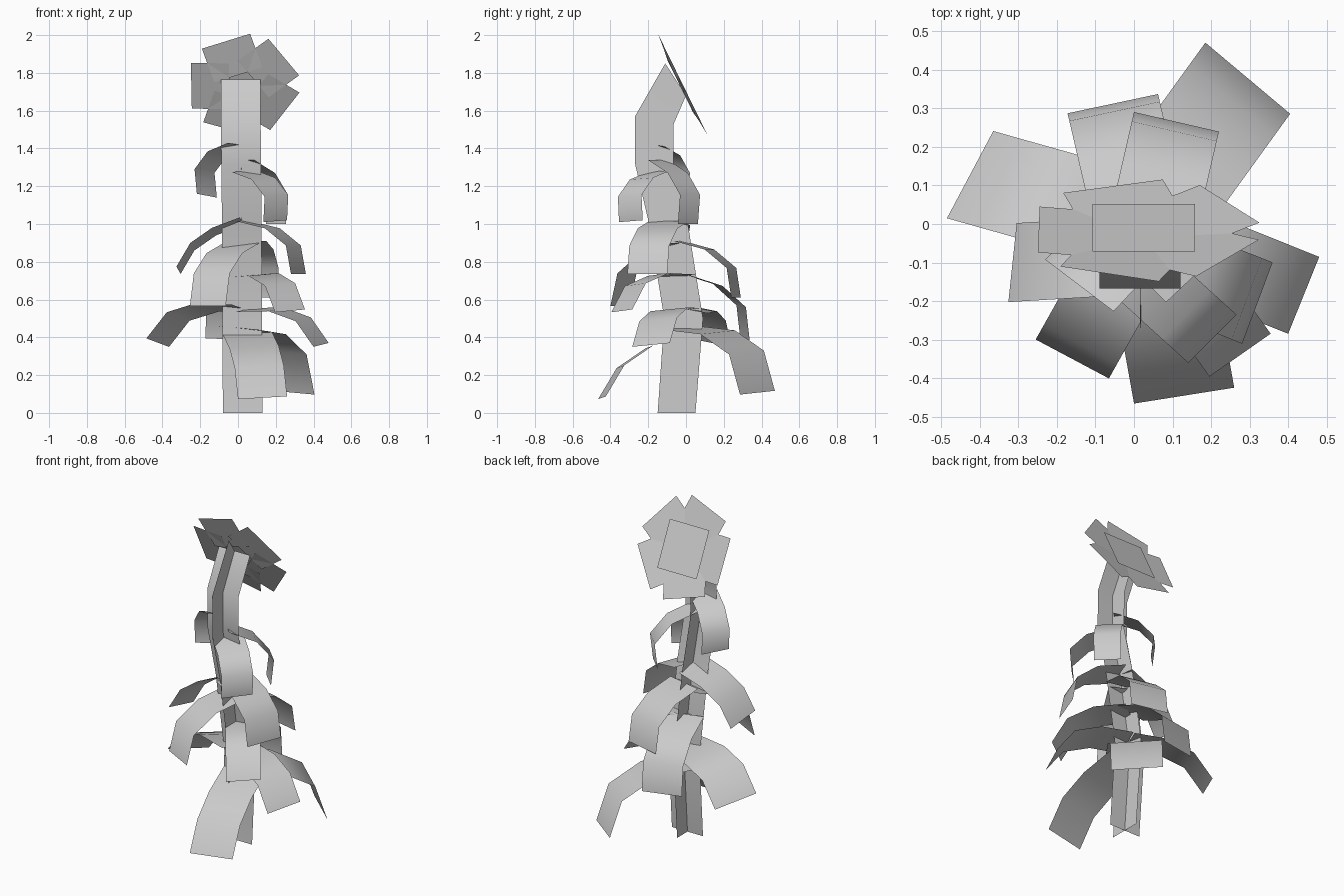
import bpy
from math import sin, cos, radians, atan2, hypot
from mathutils import Vector


def sheet(name, left, right):
    """Ribbon of quads between two matching edge lines."""
    n = len(left)
    faces = [(i, i + 1, n + i + 1, n + i) for i in range(n - 1)]
    me = bpy.data.meshes.new(name)
    me.from_pydata(list(left) + list(right), [], faces)
    me.shade_smooth()
    ob = bpy.data.objects.new(name, me)
    bpy.context.collection.objects.link(ob)
    return ob


# Stem: two crossed ribbons following a swaying path (y, z of front and back edges)
front = [(-0.15, 0), (-0.115, 0.5), (-0.2, 1.02), (-0.27, 1.32), (-0.27, 1.57), (-0.11, 1.85)]
back = [(0.05, 0), (0.09, 0.5), (0.01, 1.0), (-0.065, 1.3), (-0.065, 1.53), (0.0, 1.68)]
sx = [0.025, 0.022, 0.02, 0.017, 0.015, 0.015]
sheet("stem_side", [(x, *p) for x, p in zip(sx, front)], [(x, *p) for x, p in zip(sx, back)])
mid = [((a[0] + b[0]) / 2, (a[1] + b[1]) / 2) for a, b in zip(front, back)]
sheet("stem_front", [(x - 0.105, *p) for x, p in zip(sx, mid)],
      [(x + 0.105, *p) for x, p in zip(sx, mid)])


# Leaves: three-segment drooping ribbons from root to tip
def leaf(name, root, tip, az, width, roll, bend):
    pts, r, z = [(0, 0)], 0, 0
    for ang, ln in ((0, 0.36), (-22, 0.32), (-60, 0.33)):
        r += ln * cos(radians(ang * bend))
        z += ln * sin(radians(ang * bend))
        pts.append((r, z))
    root, tip = Vector(root), Vector(tip)
    d = tip - root
    run = hypot(d.x, d.y)
    s = hypot(run, d.z) / hypot(r, z)
    turn = atan2(d.z, run) - atan2(z, r)
    a = radians(az)
    half = Vector((-sin(a) * width, cos(a) * width, roll)) / 2
    line = []
    for p, q in pts:
        f = s * (p * cos(turn) - q * sin(turn)) / run
        h = s * (p * sin(turn) + q * cos(turn))
        line.append(Vector((root.x + d.x * f, root.y + d.y * f, root.z + h)))
    sheet(name, [p - half for p in line], [p + half for p in line])


leaves = [  # root, tip, heading, width, roll, bend
    ((0.00, -0.03, 0.45), (0.295, 0.378, 0.107), 50, 0.287, 0.02, 1.1),
    ((0.03, -0.02, 0.545), (0.44, -0.185, 0.36), -22, 0.215, 0.02, 0.9),
    ((0.05, 0.0, 0.42), (0.13, -0.445, 0.08), -81, 0.263, 0.015, 0.65),
    ((0.03, 0.0, 0.55), (-0.425, 0.128, 0.372), 152, 0.256, 0.045, 0.9),
    ((0.02, -0.01, 0.735), (-0.055, 0.312, 0.39), 102, 0.24, 0.01, 1.1),
    ((0.03, 0.0, 0.725), (0.275, -0.34, 0.54), -55, 0.194, 0.015, 1.0),
    ((0.02, -0.03, 0.9), (-0.16, -0.35, 0.565), 242, 0.215, 0.0, 1.0),
    ((0.04, -0.04, 0.91), (0.11, 0.265, 0.61), 77, 0.226, 0.0, 1.1),
    ((0.03, -0.09, 1.015), (0.32, -0.205, 0.735), -20.5, 0.225, 0.0, 1.1),
    ((0.02, -0.08, 1.015), (-0.315, -0.1, 0.755), 174, 0.206, 0.04, 0.65),
    ((0.03, -0.14, 1.28), (0.197, -0.292, 1.015), -45, 0.177, 0.01, 1.3),
    ((0.03, -0.15, 1.34), (0.2, 0.01, 1.0), 45, 0.15, 0.0, 1.2),
    ((0.0, -0.17, 1.42), (-0.165, -0.045, 1.15), 137, 0.155, 0.02, 1.3),
]
for i, args in enumerate(leaves, 1):
    leaf(f"leaf_{i:02d}", *args)

# Flower head: five petal cards and a centre card on a plane tilted up and back
centre = Vector((0.025, -0.02, 1.735))
ux, uv, un = Vector((1, 0, 0)), Vector((0, -0.44, 0.898)), Vector((0, 0.898, 0.44))


def on_head(x, v, n=0.0):
    return centre + ux * x + uv * v + un * n


def petal_edge(angle, side):
    a = radians(angle)
    return [on_head(r * cos(a) - side * sin(a), r * sin(a) + side * cos(a), n)
            for r, n in ((0.07, -0.012), (0.272, 0.004))]


for k in range(5):
    ang = 181 + 72 * k
    sheet(f"petal_{k + 1}", petal_edge(ang, -0.135), petal_edge(ang, 0.135))
sheet("flower_centre", [on_head(-0.133, -0.14, 0.012), on_head(-0.133, 0.14, 0.012)],
      [on_head(0.133, -0.14, 0.012), on_head(0.133, 0.14, 0.012)])
